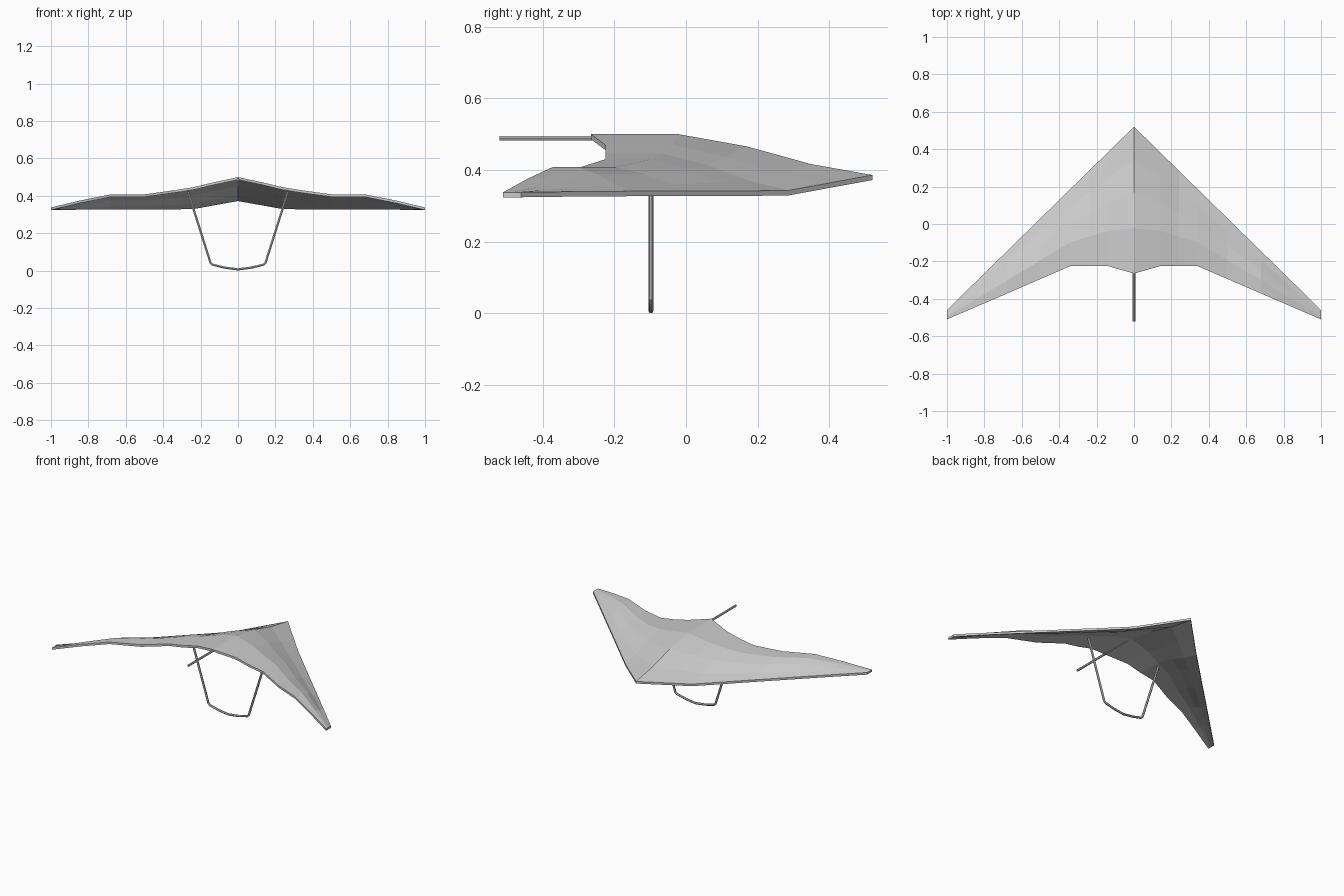
import bpy, bmesh

if "Cube" in bpy.data.objects:
    bpy.data.objects.remove(bpy.data.objects["Cube"])

# Sail stations: x, leading edge (y, z), trailing edge (y, z)
STATIONS = [
    (0.00, 0.52, 0.386, -0.265, 0.500),
    (0.14, 0.383, 0.361, -0.225, 0.470),
    (0.24, 0.285, 0.343, -0.225, 0.446),
    (0.34, 0.187, 0.342, -0.225, 0.430),
    (0.50, 0.030, 0.342, -0.294, 0.408),
    (0.68, -0.146, 0.341, -0.372, 0.408),
    (0.84, -0.303, 0.340, -0.441, 0.376),
    (1.00, -0.460, 0.338, -0.510, 0.338),
]
# Chordwise camber: fraction along chord, fraction of rise
CAMBER = [(0, 0), (0.22, 0.27), (0.446, 0.70), (0.69, 1.0), (1, 1)]
THICK = 0.014


def make_sail():
    bm = bmesh.new()
    layers = []
    for drop in (0, THICK):
        layers.append([[bm.verts.new((x, ly + (ty - ly) * t, lz + (tz - lz) * r - drop))
                        for t, r in CAMBER] for x, ly, lz, ty, tz in STATIONS])
    top, low = layers
    n, m = len(STATIONS), len(CAMBER)
    for i in range(n - 1):
        for j in range(m - 1):
            for g in (top, low):
                bm.faces.new((g[i][j], g[i][j + 1], g[i + 1][j + 1], g[i + 1][j]))
        for j in (0, m - 1):
            bm.faces.new((top[i][j], top[i + 1][j], low[i + 1][j], low[i][j]))
    for j in range(m - 1):
        bm.faces.new((top[-1][j], top[-1][j + 1], low[-1][j + 1], low[-1][j]))
    # mirror the half sail
    bmesh.ops.mirror(bm, geom=bm.verts[:] + bm.edges[:] + bm.faces[:],
                     axis='X', merge_dist=0.0005)
    bmesh.ops.remove_doubles(bm, verts=bm.verts[:], dist=0.0005)
    bmesh.ops.recalc_face_normals(bm, faces=bm.faces[:])
    me = bpy.data.meshes.new("sail")
    bm.to_mesh(me)
    bm.free()
    ob = bpy.data.objects.new("sail", me)
    bpy.context.collection.objects.link(ob)


def make_tube(name, pts, radius):
    cu = bpy.data.curves.new(name, 'CURVE')
    cu.dimensions = '3D'
    cu.bevel_depth = radius
    cu.bevel_resolution = 1
    cu.use_fill_caps = True
    sp = cu.splines.new('POLY')
    sp.points.add(len(pts) - 1)
    for p, co in zip(sp.points, pts):
        p.co = (*co, 1)
    ob = bpy.data.objects.new(name, cu)
    bpy.context.collection.objects.link(ob)
    bpy.ops.object.select_all(action='DESELECT')
    ob.select_set(True)
    bpy.context.view_layer.objects.active = ob
    bpy.ops.object.convert(target='MESH')
    for poly in bpy.context.object.data.polygons:
        poly.use_smooth = False


make_sail()

# Keel tube sticking out of the back
make_tube("keel_tube", [(0, -0.52, 0.489), (0, -0.06, 0.489)], 0.007)

# Hanging control frame
half = [(0.268, 0.425), (0.147, 0.042), (0.136, 0.032), (0.07, 0.016)]
frame = [(-x, -0.098, z) for x, z in half] + [(0, -0.098, 0.007)] + \
        [(x, -0.098, z) for x, z in reversed(half)]
make_tube("control_frame", frame, 0.007)
